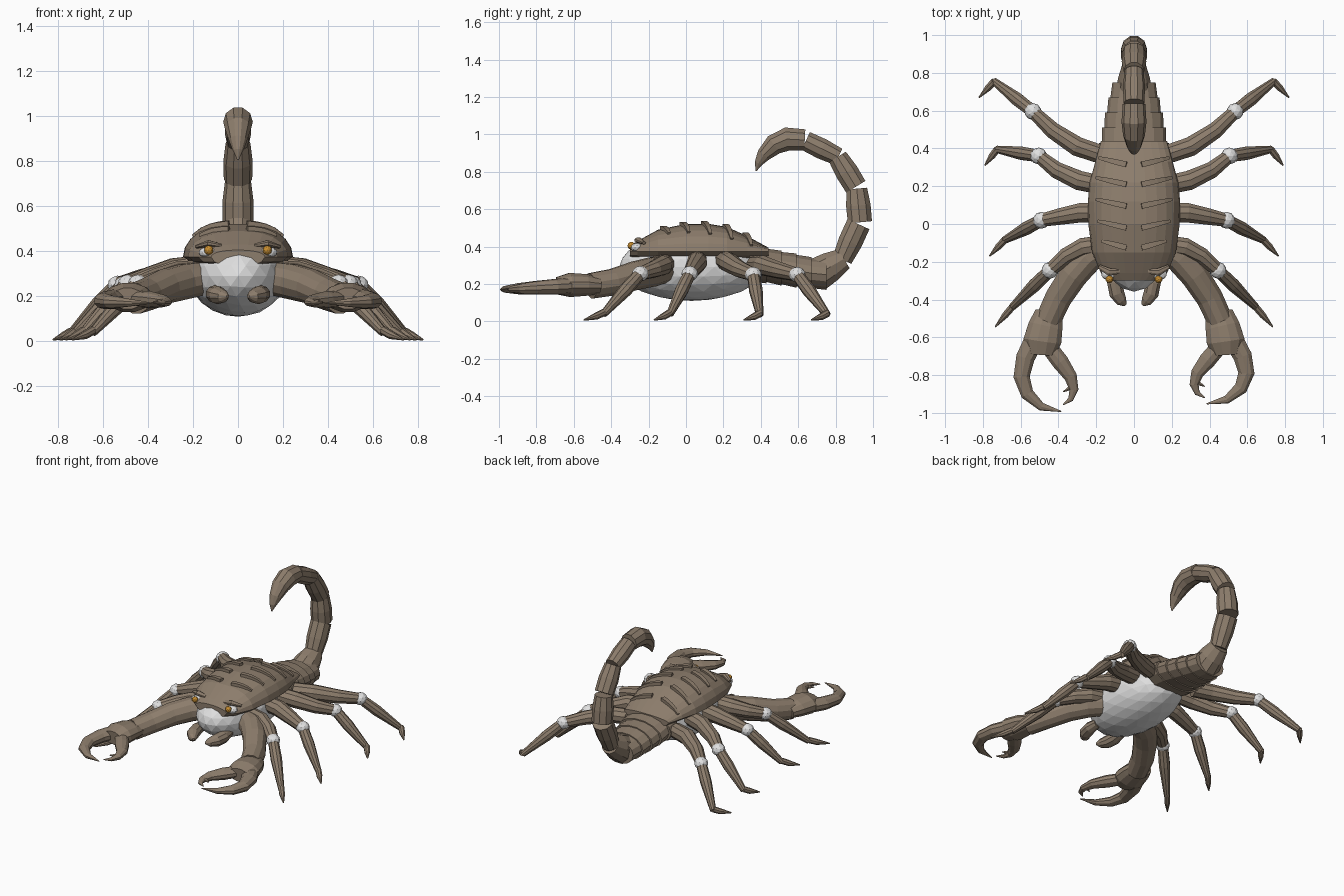
import bpy, bmesh, math
from mathutils import Vector, Matrix


def material(name, rgb):
    m = bpy.data.materials.new(name)
    m.diffuse_color = (*rgb, 1)
    return m


BROWN = material("brown shell", (0.265, 0.205, 0.15))
WHITE = material("pale skin", (0.75, 0.75, 0.75))
ORANGE = material("orange eye", (0.58, 0.27, 0.03))


def finish(name, bm, mat):
    bmesh.ops.recalc_face_normals(bm, faces=bm.faces[:])
    me = bpy.data.meshes.new(name)
    bm.to_mesh(me)
    bm.free()
    me.materials.append(mat)
    ob = bpy.data.objects.new(name, me)
    bpy.context.collection.objects.link(ob)
    return ob


def loft(name, rings, mat):
    bm = bmesh.new()
    vs = [[bm.verts.new(p) for p in r] for r in rings]
    n = len(vs[0])
    for a, b in zip(vs, vs[1:]):
        for i in range(n):
            j = (i + 1) % n
            bm.faces.new((a[i], a[j], b[j], b[i]))
    bm.faces.new(vs[0])
    bm.faces.new(vs[-1])
    return finish(name, bm, mat)


def tube(name, pts, radii, mat=BROWN, sides=10, flat=1.0, ref=(0, 0, 1)):
    """Tapered tube along pts; flat scales the radius along the ref axis."""
    pts, ref = [Vector(p) for p in pts], Vector(ref)
    rings = []
    for i, (p, r) in enumerate(zip(pts, radii)):
        t = (pts[min(i + 1, len(pts) - 1)] - pts[max(i - 1, 0)]).normalized()
        u = t.cross(ref).normalized()
        v = u.cross(t)
        rings.append([p + r * (math.cos(a) * u + math.sin(a) * flat * v)
                      for a in (2 * math.pi * (k + 0.5) / sides for k in range(sides))])
    return loft(name, rings, mat)


def ball(name, loc, size, mat, sub=2):
    bm = bmesh.new()
    bmesh.ops.create_icosphere(bm, subdivisions=sub, radius=1,
                               matrix=Matrix.Translation(loc) @ Matrix.Diagonal((*size, 1)))
    return finish(name, bm, mat)


# Pale underside
ball("belly", (0, 0.03, 0.29), (0.215, 0.388, 0.18), WHITE, 3)

# Back shell: y, half width, top height
SHELL = [(-0.30, 0.12, 0.405), (-0.26, 0.175, 0.43), (-0.15, 0.222, 0.49),
         (0.0, 0.242, 0.522), (0.12, 0.244, 0.522), (0.22, 0.235, 0.505),
         (0.33, 0.205, 0.455), (0.44, 0.175, 0.395)]
MID = 0.375


def shell_at(y):
    for a, b in zip(SHELL, SHELL[1:]):
        if y <= b[0]:
            f = (y - a[0]) / (b[0] - a[0])
            return [a[k] + f * (b[k] - a[k]) for k in (1, 2)]
    return SHELL[-1][1:]


def shell_z(x, y):
    w, top = shell_at(y)
    return MID + (top - MID) * (1 - min(1, abs(x) / w) ** 2.4) ** 0.5


rings = []
for y, w, top in SHELL:
    upper = [(w * math.cos(math.pi * k / 12), y) for k in range(13)]
    ring = [(x, y, shell_z(x, y)) for x, y in upper]
    ring += [(-w * math.cos(math.pi * k / 6), y, MID - 0.045 * math.sin(math.pi * k / 6))
             for k in range(1, 6)]
    rings.append(ring)
loft("back_shell", rings, BROWN)

# Overlapping abdomen rings: y, half width, centre height, half height
ABD = [(0.34, 0.19, 0.31, 0.10), (0.43, 0.178, 0.30, 0.095), (0.51, 0.163, 0.285, 0.092),
       (0.59, 0.148, 0.272, 0.09), (0.67, 0.13, 0.258, 0.085), (0.75, 0.11, 0.25, 0.08)]
for i, (a, b) in enumerate(zip(ABD, ABD[1:])):
    rings = []
    for (y, w, z, h), s in ((a, 0.96), (b, 1.04)):
        rings.append([(w * s * math.cos(k * math.pi / 7), y, z + h * s * math.sin(k * math.pi / 7))
                      for k in range(14)])
    loft(f"abdomen_ring_{i + 1}", rings, BROWN)

# Tail segments: start (y, z), end (y, z), radius at start and end
TAIL = [((0.70, 0.25), (0.845, 0.335), 0.095, 0.062), ((0.835, 0.33), (0.922, 0.52), 0.056, 0.068),
        ((0.93, 0.53), (0.913, 0.71), 0.068, 0.058), ((0.908, 0.72), (0.81, 0.88), 0.063, 0.055),
        ((0.815, 0.88), (0.64, 0.965), 0.05, 0.055)]
for i, (a, b, ra, rb) in enumerate(TAIL):
    m = [(a[k] + b[k]) / 2 for k in (0, 1)]
    tube(f"tail_segment_{i + 1}", [(0, *a), (0, *m), (0, *b)],
         [ra, (ra + rb) / 2 + 0.006, rb], ref=(1, 0, 0))
tube("stinger", [(0, 0.635, 0.97), (0, 0.54, 0.975), (0, 0.47, 0.945), (0, 0.415, 0.89),
                 (0, 0.387, 0.845), (0, 0.375, 0.805)],
     [0.06, 0.066, 0.058, 0.04, 0.022, 0.003], ref=(1, 0, 0))

# Legs: hip, mid thigh, knee, ankle, tip
LEGS = [[(0.18, 0.37, 0.30), (0.30, 0.41, 0.30), (0.43, 0.495, 0.275), (0.535, 0.595, 0.25),
         (0.74, 0.755, 0.035), (0.82, 0.67, 0.008)],
        [(0.17, 0.205, 0.33), (0.29, 0.23, 0.315), (0.41, 0.285, 0.28), (0.505, 0.36, 0.25),
         (0.725, 0.395, 0.035), (0.79, 0.31, 0.008)],
        [(0.17, 0.06, 0.33), (0.28, 0.06, 0.315), (0.39, 0.04, 0.285), (0.49, 0.02, 0.255),
         (0.685, -0.085, 0.04), (0.765, -0.17, 0.008)],
        [(0.17, -0.11, 0.31), (0.27, -0.125, 0.30), (0.36, -0.17, 0.28), (0.445, -0.245, 0.255),
         (0.645, -0.44, 0.04), (0.735, -0.545, 0.008)]]

for side, s in (("right", 1), ("left", -1)):
    def mir(pts):
        return [Vector((s * p[0], p[1], p[2])) for p in pts]

    for i, leg in enumerate(LEGS):
        p = mir(leg)
        knee, ankle, tip = p[3:]
        tube(f"{side}_thigh_{i + 1}", p[:4], [0.052, 0.054, 0.046, 0.036])
        ball(f"{side}_knee_{i + 1}", knee, (0.045, 0.045, 0.042), WHITE)
        tube(f"{side}_shin_{i + 1}", [knee, knee.lerp(ankle, 0.4), ankle], [0.034, 0.037, 0.02])
        tube(f"{side}_foot_{i + 1}", [ankle + Vector((0, 0, 0.008)), ankle.lerp(tip, 0.4), tip],
             [0.02, 0.019, 0.004], sides=8)

    # Pincer arm, palm and fingers; the left claw reaches a little further
    k = 1.0 if s > 0 else 1.13

    def claw(pts):
        return mir([(x, -0.64 + (y + 0.64) * k, z) for x, y, z in pts])

    tube(f"{side}_arm", mir([(0.15, -0.12, 0.28), (0.24, -0.18, 0.265), (0.32, -0.27, 0.245),
                             (0.40, -0.39, 0.21), (0.455, -0.51, 0.19)]),
         [0.075, 0.08, 0.078, 0.073, 0.07], sides=12)
    tube(f"{side}_palm", mir([(0.45, -0.47, 0.19), (0.468, -0.54, 0.195), (0.485, -0.62, 0.195),
                              (0.49, -0.69, 0.19)]),
         [0.075, 0.094, 0.104, 0.075], sides=12, flat=0.64)
    tube(f"{side}_outer_finger", claw([(0.53, -0.62, 0.19), (0.575, -0.70, 0.185), (0.595, -0.79, 0.18),
                                       (0.565, -0.87, 0.175), (0.49, -0.93, 0.172),
                                       (0.385, -0.952, 0.17)]),
         [0.055, 0.052, 0.045, 0.037, 0.023, 0.003], flat=0.8)
    tube(f"{side}_inner_finger", claw([(0.45, -0.65, 0.19), (0.39, -0.72, 0.185), (0.335, -0.79, 0.18),
                                       (0.318, -0.85, 0.175), (0.335, -0.895, 0.172),
                                       (0.375, -0.92, 0.17)]),
         [0.045, 0.047, 0.036, 0.025, 0.015, 0.003], flat=0.8)
    tube(f"{side}_claw_tooth", claw([(0.325, -0.835, 0.175), (0.375, -0.86, 0.175)]),
         [0.018, 0.003], sides=6)

    # Mouth fangs
    tube(f"{side}_fang", mir([(0.10, -0.24, 0.215), (0.102, -0.31, 0.21), (0.09, -0.37, 0.205),
                              (0.065, -0.41, 0.20), (0.045, -0.43, 0.20)]),
         [0.03, 0.042, 0.042, 0.03, 0.008], flat=0.95)

    # Eye on a pale socket under a heavy brow
    ball(f"{side}_eye_socket", (s * 0.135, -0.262, 0.395), (0.04, 0.035, 0.025), WHITE)
    ball(f"{side}_eye", (s * 0.13, -0.292, 0.405), (0.021, 0.021, 0.021), ORANGE)
    tube(f"{side}_brow", mir([(0.075, -0.25, 0.425), (0.13, -0.255, 0.435), (0.185, -0.225, 0.42)]),
         [0.014, 0.022, 0.012], sides=8, flat=0.7)

    # Raised ridges that follow the shell
    for i, (y, x0, x1) in enumerate([(0.315, 0.04, 0.185), (0.21, 0.04, 0.20), (0.095, 0.04, 0.20),
                                     (-0.02, 0.04, 0.19), (-0.125, 0.04, 0.17)]):
        pts = []
        for j in range(5):
            x, yy = x0 + (x1 - x0) * j / 4, y + 0.035 * j / 4
            pts.append((x, yy, shell_z(x, yy) + 0.004))
        tube(f"{side}_ridge_{i + 1}", mir(pts), [0.021, 0.021, 0.019, 0.016, 0.011],
             sides=4, flat=0.8)
